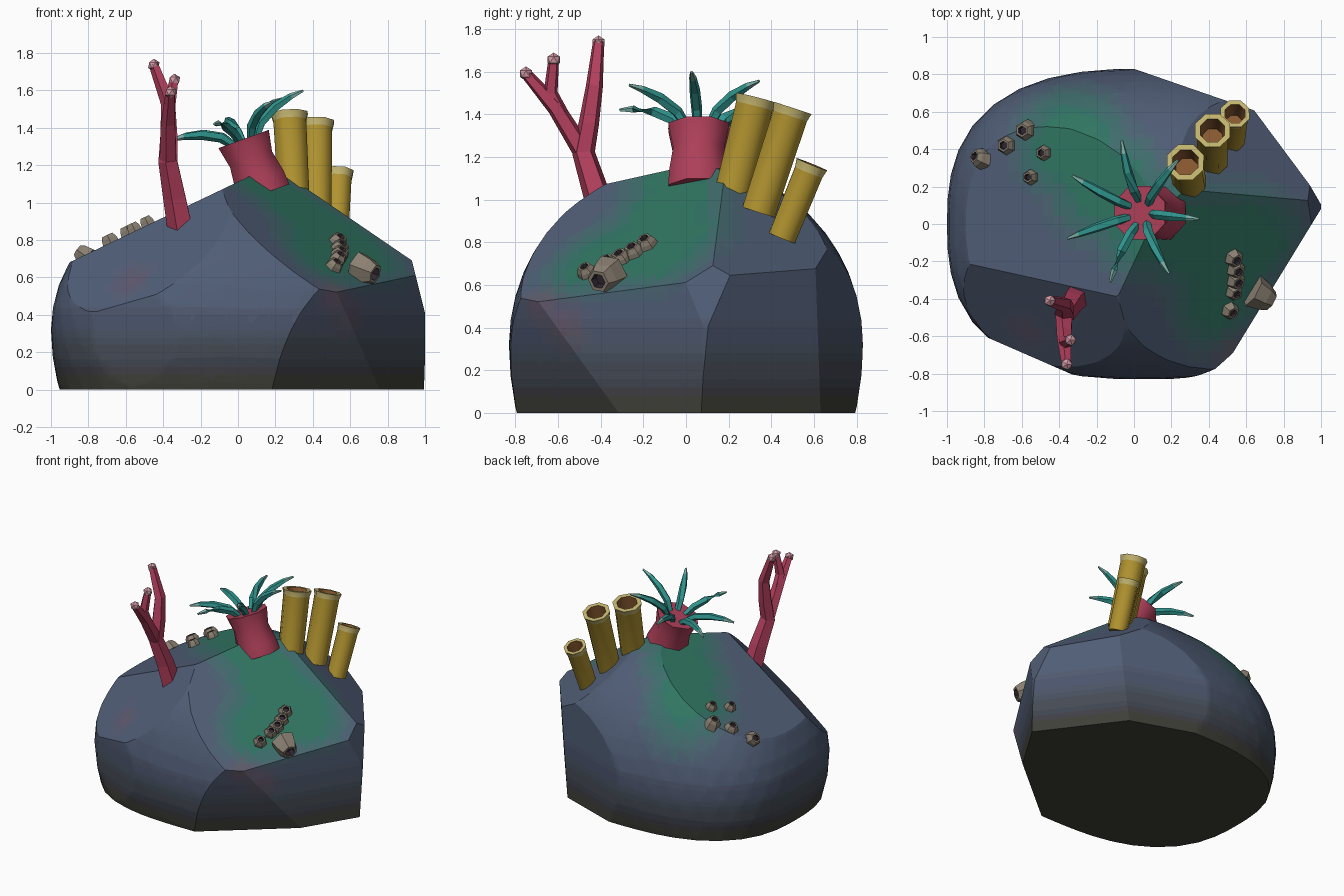
import bpy, bmesh
from math import sin, cos, pi, radians
from mathutils import Vector as V
from mathutils.bvhtree import BVHTree

if "Cube" in bpy.data.objects:
    bpy.data.objects.remove(bpy.data.objects["Cube"])

mats = {}


def material(col):
    col = tuple(round(c, 3) for c in col)
    if col not in mats:
        mats[col] = bpy.data.materials.new("paint_%d" % len(mats))
        mats[col].diffuse_color = (*col, 1)
    return mats[col]


def finish(name, bm, cols, smooth=0):
    bmesh.ops.recalc_face_normals(bm, faces=bm.faces)
    me = bpy.data.meshes.new(name)
    bm.to_mesh(me)
    for c in cols:
        me.materials.append(material(c))
    ob = bpy.data.objects.new(name, me)
    bpy.context.collection.objects.link(ob)
    if smooth:
        bpy.context.view_layer.objects.active = ob
        ob.select_set(True)
        bpy.ops.object.shade_smooth_by_angle(angle=radians(smooth))
        ob.select_set(False)


def loft(bm, rings, sides, slots=None):
    """Skin rings of (centre, normal, radius); slots = material index per band, then end cap."""
    loops = []
    for c, n, r in rings:
        n = V(n).normalized()
        u = (V((0, 1, 0)) if abs(n.y) < 0.9 else V((1, 0, 0))).cross(n).normalized()
        w = n.cross(u)
        loops.append([bm.verts.new(V(c) + r * (cos(a) * u + sin(a) * w))
                      for a in (2 * pi * (i + .5) / sides for i in range(sides))])
    slots = slots or [0] * len(rings)
    for k, (p, q) in enumerate(zip(loops, loops[1:])):
        for i in range(sides):
            j = (i + 1) % sides
            bm.faces.new((p[i], p[j], q[j], q[i])).material_index = slots[k]
    bm.faces.new(loops[0][::-1])
    bm.faces.new(loops[-1]).material_index = slots[-1]


def limb(bm, pts, radii, sides, slots=None):
    pts = [V(p) for p in pts]
    last = len(pts) - 1
    loft(bm, [(p, pts[min(i + 1, last)] - pts[max(i - 1, 0)], radii[i])
              for i, p in enumerate(pts)], sides, slots)


# ---- Rock: squarish ellipsoid trimmed by flat planes
rock = bmesh.new()
bmesh.ops.create_icosphere(rock, subdivisions=4, radius=1)
for v in rock.verts:
    x, y, z = v.co
    h = (abs(x) ** 2.6 + abs(y) ** 2.6) ** (1 / 2.6)
    p = v.co / (h * h + z * z) ** .5
    v.co = (.05 + 1.05 * p.x, .83 * p.y, .32 + p.z * (.85 if p.z > 0 else 1.1))

planes = [((0, 0, -1), 0),                  # base
          ((0, 0, 1), 1.15),                # top
          ((-.43, 0, .9), 1.0),             # left top slope
          ((-.45, -.59, .67), .985),        # left front slope
          ((.637, -.52, 1), 1.217),         # right front slope
          ((.55, .35, .76), 1.08),          # right back slope
          ((.85, -.52, 0), .808),           # right side
          ((.615, -.742, -.264), .70),      # right front undercut
          ((.8, .6, -.06), .838),           # right back side
          ((1, 0, 0), 1.0),                 # right corner
          ((1, 0, .25), 1.102),             # right corner, upper part
          ((.327, .945, 0), .784),          # back
          ((-.4, -.917, 0), .87)]           # left front
for n, d in planes:
    n = V(n)
    cut = bmesh.ops.bisect_plane(rock, geom=rock.verts[:] + rock.edges[:] + rock.faces[:], dist=1e-5,
                                 plane_co=n * d / n.length_squared, plane_no=n, clear_outer=True)
    rim = [e for e in cut['geom_cut'] if isinstance(e, bmesh.types.BMEdge)]
    if rim:
        bmesh.ops.edgeloop_fill(rock, edges=rim)

# slice faces into small cells so colour can fade across them
for axis, lo, hi, step in ((0, -.97, 1, .06), (1, -.8, .85, .06), (2, .04, .6, .04)):
    t = lo
    while t < hi:
        n = V((0, 0, 0))
        n[axis] = 1
        bmesh.ops.bisect_plane(rock, geom=rock.verts[:] + rock.edges[:] + rock.faces[:], dist=1e-5,
                               plane_co=n * t, plane_no=n)
        t += step

BLUE, GREEN, DARK, PINK = (V(c) for c in ((.08, .11, .18), (.025, .18, .125), (.045, .045, .042), (.2, .08, .11)))
CRUST = [V((-.6, -.6, .62)), V((.53, -.69, .5)), V((.6, -.58, .4))]
SPINE = [V((-.33, .42)), V((-.15, .2)), V((.08, 0)), V((.35, -.1)), V((.6, -.1)), V((.5, -.4))]


def fade(x):
    return round(max(0, min(1, x)) * 8) / 8


def paint(c):
    g = fade((.38 - min((c.xy - s).length for s in SPINE)) / .22) * fade((c.z - .5) / .15)
    p = fade(1 - min((c - s).length for s in CRUST) / .16) * .5
    return BLUE.lerp(GREEN, g).lerp(PINK, p).lerp(DARK, fade(1.1 - c.z / .42))


palette = []
for f in rock.faces:
    col = tuple(round(c, 2) for c in paint(f.calc_center_median()))
    if col not in palette:
        palette.append(col)
    f.material_index = palette.index(col)
rock.normal_update()
finish("rock", rock, palette, 24)
surface = BVHTree.FromBMesh(rock)

# ---- Branching coral
CORAL, TIP = (.45, .05, .11), (.65, .32, .38)
bm = bmesh.new()
fork = (-.37, -.48, 1.22)
limb(bm, [(-.30, -.38, .84), (-.335, -.42, 1.03), fork, (-.365, -.455, 1.36), (-.37, -.43, 1.53), (-.45, -.41, 1.74)],
     [.075, .066, .056, .05, .042, .028], 5)
limb(bm, [fork, (-.37, -.61, 1.43), (-.36, -.75, 1.59)], [.05, .042, .027], 5)
limb(bm, [(-.37, -.58, 1.39), (-.365, -.635, 1.5), (-.34, -.62, 1.66)], [.038, .035, .026], 5)
finish("branch_coral", bm, [CORAL])
bm = bmesh.new()
for tip in ((-.45, -.41, 1.735), (-.36, -.75, 1.59), (-.34, -.62, 1.655)):
    s = bmesh.ops.create_icosphere(bm, subdivisions=1, radius=.034)
    bmesh.ops.translate(bm, verts=s['verts'], vec=tip)
finish("coral_tips", bm, [TIP])

# ---- Anemone: leaning column with a ring of arched tentacles
bm = bmesh.new()
limb(bm, [(.14, .06, 1.05), (.115, .06, 1.12), (.07, .06, 1.23), (.03, .06, 1.34)], [.155, .15, .13, .155], 8)
finish("anemone_column", bm, [(.42, .05, .1)], 50)
bm = bmesh.new()
centre, a, u, w = V((.03, .06, 1.34)), V((-.35, 0, .937)), V((.937, 0, .35)), V((0, 1, 0))
for i in range(7):
    t = radians(-5 + i * 360 / 7)
    out = u * cos(t) + w * sin(t)
    limb(bm, [centre + out * r + a * h for r, h in ((.07, -.01), (.12, .05), (.22, .10), (.32, .125), (.39, .13))],
         [.022, .027, .026, .018, .007], 5, [0, 0, 0, 1, 1])
finish("anemone_tentacles", bm, [(.03, .3, .27), (.2, .45, .4)])

# ---- Tube sponges: hollow, with a pale flared rim
bm = bmesh.new()
for base, top, r in (((.3, .21, 1.0), (.275, .33, 1.475), .1),
                     ((.42, .34, .94), (.42, .5, 1.43), .095),
                     ((.525, .45, .82), (.54, .59, 1.165), .078)):
    base, top = V(base), V(top)
    ax = (top - base).normalized()
    loft(bm, [(base, ax, r * .9), (top - ax * .04, ax, r * .95), (top, ax, r * 1.06),
              (top, ax, r * .74), (top - ax * .14, ax, r * .62)], 8, [0, 1, 1, 2, 2])
finish("tube_sponges", bm, [(.45, .3, .03), (.55, .46, .16), (.25, .1, .03)], 50)

# ---- Barnacles: small cratered cones seated on the rock
bm = bmesh.new()


def barnacle(p, n, r, h):
    loft(bm, [(p - n * .03, n, r * 1.05), (p + n * h * .5, n, r * .86), (p + n * h, n, r * .62),
              (p + n * h, n, r * .42), (p + n * h * .6, n, r * .34)], 6, [0, 0, 0, 1, 1])


for x, y, r in ((-.82, .35, .058), (-.68, .42, .055), (-.58, .5, .058), (-.48, .38, .046), (-.55, .25, .046),
                (.53, -.18, .055), (.54, -.24, .055), (.54, -.3, .055), (.53, -.36, .05), (.51, -.46, .052)):
    p, n, _, _ = surface.ray_cast(V((x, y, 3)), V((0, 0, -1)))
    barnacle(p, n, r, .045)
barnacle(V((.66, -.37, .645)), V((.8, -.45, -.3)).normalized(), .088, .09)
finish("barnacles", bm, [(.26, .22, .17), (.03, .02, .03)])

for m in bpy.data.materials:
    if m.users and not m.is_grease_pencil:
        m.use_nodes = True
        m.node_tree.nodes["Principled BSDF"].inputs["Base Color"].default_value = m.diffuse_color
